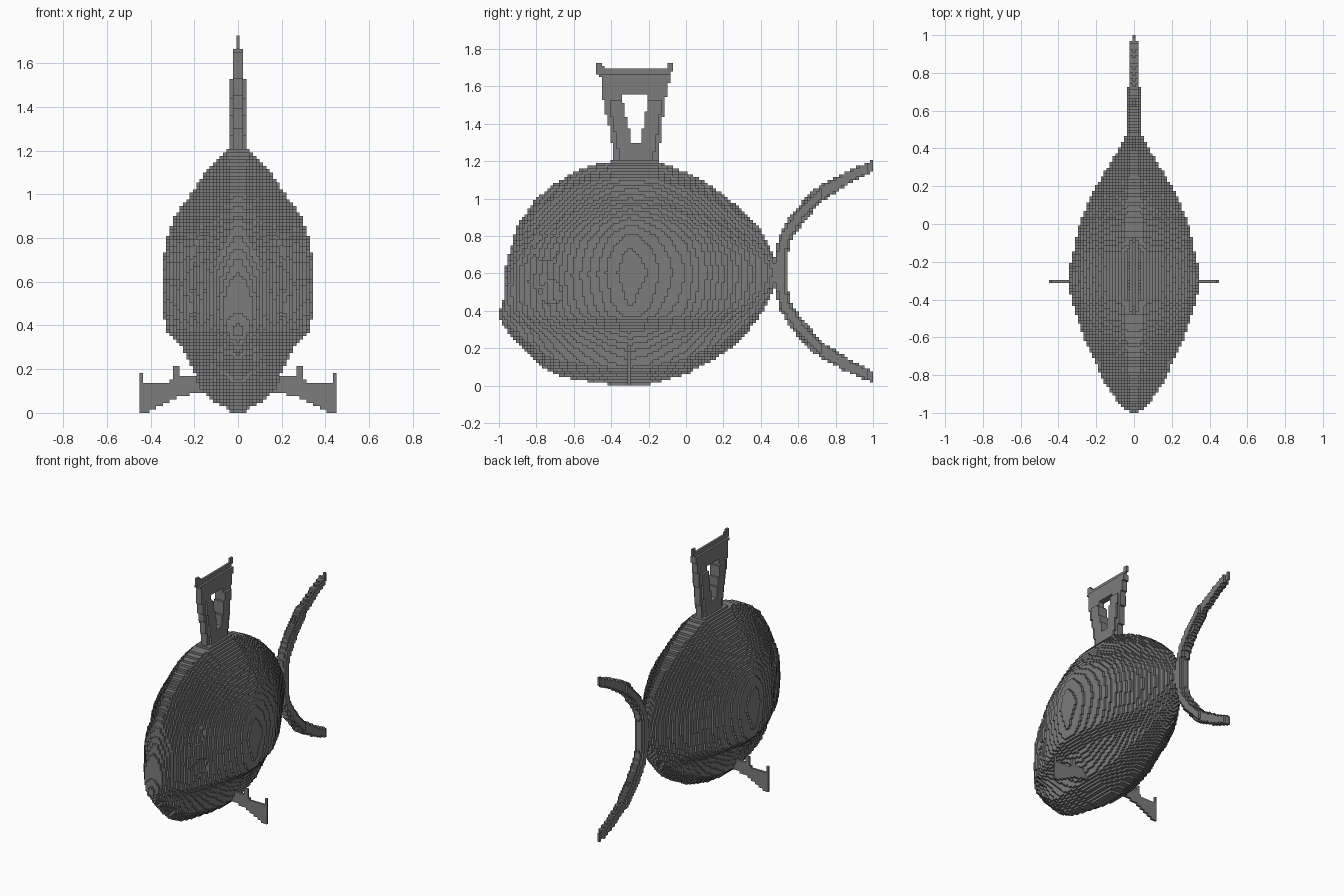
import bpy, bmesh, math
from mathutils import Vector
from mathutils.geometry import intersect_point_line

cube = bpy.data.objects.get("Cube")
if cube:
    bpy.data.objects.remove(cube)

V = 2 / 131          # edge of one block
MID = 0.61           # height of the body axis

grey = bpy.data.materials.new("stone_grey")
grey.use_nodes = True
colour = (0.2, 0.2, 0.2, 1)
grey.diffuse_color = colour
grey.node_tree.nodes["Principled BSDF"].inputs["Base Color"].default_value = colour


def lerp(points, t):
    """Piecewise linear profile lookup."""
    if t <= points[0][0]:
        return points[0][1]
    for (a, p), (b, q) in zip(points, points[1:]):
        if t <= b:
            return p + (q - p) * (t - a) / (b - a)
    return points[-1][1]


def in_polygon(poly, u, w):
    inside = False
    for (a, b), (c, d) in zip(poly, poly[1:] + poly[:1]):
        if (b > w) != (d > w) and u < (c - a) * (w - b) / (d - b) + a:
            inside = not inside
    return inside


def block_part(name, test, low, high):
    """Fill the cells accepted by test and skin them with square block faces."""
    origin = Vector((-V / 2, -1, 0))
    lo = [math.floor((l - o) / V) for l, o in zip(low, origin)]
    hi = [math.ceil((h - o) / V) for h, o in zip(high, origin)]
    cells = set()
    for j in range(lo[1], hi[1]):
        for k in range(lo[2], hi[2]):
            y, z = -1 + (j + .5) * V, (k + .5) * V
            span = test(y, z)
            for i in range(lo[0], hi[0]):
                if span(i * V) if callable(span) else abs(i * V) <= span:
                    cells.add((i, j, k))
    bm = bmesh.new()
    verts = {}

    def corner(c):
        if c not in verts:
            verts[c] = bm.verts.new(origin + Vector(c) * V)
        return verts[c]

    for cell in sorted(cells):
        for axis in range(3):
            u, w = (axis + 1) % 3, (axis + 2) % 3
            for side in (0, 1):
                near = list(cell)
                near[axis] += 2 * side - 1
                if tuple(near) in cells:
                    continue
                ring = []
                for du, dw in ((0, 0), (1, 0), (1, 1), (0, 1)):
                    c = list(cell)
                    c[axis] += side
                    c[u] += du
                    c[w] += dw
                    ring.append(corner(tuple(c)))
                bm.faces.new(ring if side else ring[::-1])
    mesh = bpy.data.meshes.new(name)
    bm.to_mesh(mesh)
    bm.free()
    mesh.materials.append(grey)
    ob = bpy.data.objects.new(name, mesh)
    bpy.context.collection.objects.link(ob)
    return ob


# Body: back line, belly line, plan width and cross-section
BACK = [(-1, .39), (-.98, .43), (-.96, .66), (-.9, .86), (-.8, 1), (-.7, 1.08), (-.6, 1.14),
        (-.5, 1.18), (-.4, 1.2), (-.15, 1.2), (0, 1.14), (.1, 1.09), (.2, 1.02), (.3, .94),
        (.4, .83), (.48, .68)]
BELLY = [(-1, .36), (-.94, .27), (-.86, .19), (-.8, .12), (-.7, .06), (-.6, .035), (-.4, .005),
         (-.2, .005), (0, .06), (.2, .17), (.3, .25), (.4, .38), (.48, .53)]
PLAN = [(-1, .02), (-.97, .06), (-.9, .12), (-.8, .175), (-.6, .265), (-.4, .33), (-.3, .35),
        (-.2, .335), (0, .29), (.1, .25), (.2, .2), (.3, .14), (.4, .08), (.48, .035)]
SECTION = [(0, .1), (.04, .38), (.08, .59), (.16, .7), (.25, .88), (.29, .93), (.37, .97),
           (.5, 1), (.58, .98), (.66, .94), (.73, .86), (.79, .73), (.83, .62), (.92, .43),
           (.96, .29), (1, .16)]
JAW = [(.3, .83), (.37, 1)]      # the body narrows below the jaw line


def body_width(y, z):
    top, bottom = lerp(BACK, y), lerp(BELLY, y)
    if not bottom <= z <= top or y > .48:
        return -1
    width = lerp(PLAN, y) * lerp(SECTION, (z - bottom) / (top - bottom)) * lerp(JAW, z)
    # shallow eye and cheek hollows
    for cy, cz, r in ((-.75, .74, .07), (-.72, .5, .06)):
        if math.hypot(y - cy, z - cz) < r:
            width -= V
    return width


block_part("body", body_width, (-.4, -1, 0), (.4, .5, 1.22))

# Dorsal fin: a flared frame with a wedge-shaped opening
FRAME = [(-.38, 1.15), (-.4, 1.33), (-.44, 1.5), (-.46, 1.66), (-.48, 1.66), (-.48, 1.73),
         (-.45, 1.73), (-.44, 1.7), (-.1, 1.7), (-.09, 1.73), (-.06, 1.73), (-.08, 1.66),
         (-.1, 1.58), (-.12, 1.45), (-.15, 1.2), (-.15, 1.15)]
OPENING = [(-.345, 1.555), (-.2, 1.555), (-.24, 1.3), (-.29, 1.3)]


def dorsal_width(y, z):
    if not in_polygon(FRAME, y, z) or in_polygon(OPENING, y, z):
        return -1
    edge = min(y - lerp([(1.2, -.38), (1.66, -.46)], z), lerp([(1.2, -.15), (1.66, -.08)], z) - y)
    thick = .031 if z < 1.52 else .017 if z < 1.67 else .005
    return thick if edge > .025 else min(thick, .017)


block_part("dorsal_fin", dorsal_width, (-.05, -.5, 1.15), (.05, -.05, 1.75))

# Tail: a crescent swept along a mirrored path
TAIL = [(.505, MID), (.505, .71), (.53, .8), (.6, .9), (.71, 1.02), (.87, 1.115), (1, 1.175)]
TAIL = [Vector(p).to_3d() for p in TAIL]


def tail_width(y, z):
    p = Vector((y, MID + abs(z - MID), 0))
    best = 1
    for a, b in zip(TAIL, TAIL[1:]):
        near, t = intersect_point_line(p, a, b)
        near = a.lerp(b, min(max(t, 0), 1))
        best = min(best, (p - near).length)
    radius = lerp([(.5, .03), (.55, .04), (.8, .036), (1, .027)], y)
    if best > radius:
        return -1
    thick = .033 if y < .72 else .02 if y < .97 else .005
    return max(.004, thick * math.sqrt(1 - (best / radius) ** 2) + .004)


block_part("tail_fin", tail_width, (-.05, .45, 0), (.05, 1, 1.22))

# Lower fins: one-block plates, mirrored left and right
PLATE = [(.12, .1), (.2, .09), (.3, .065), (.37, .025), (.42, 0), (.443, 0), (.443, .09),
         (.458, .1), (.458, .18), (.43, .18), (.43, .13), (.35, .13), (.3, .15), (.3, .21),
         (.265, .21), (.265, .165), (.12, .165)]


def plate(sign):
    def test(y, z):
        return lambda x: abs(y + .305) < V / 2 and x * sign > 0 and in_polygon(PLATE, abs(x), z)
    return test


for side, sign in (("left", 1), ("right", -1)):
    block_part(side + "_lower_fin", plate(sign), (-.48, -.35, 0), (.48, -.25, .23))
